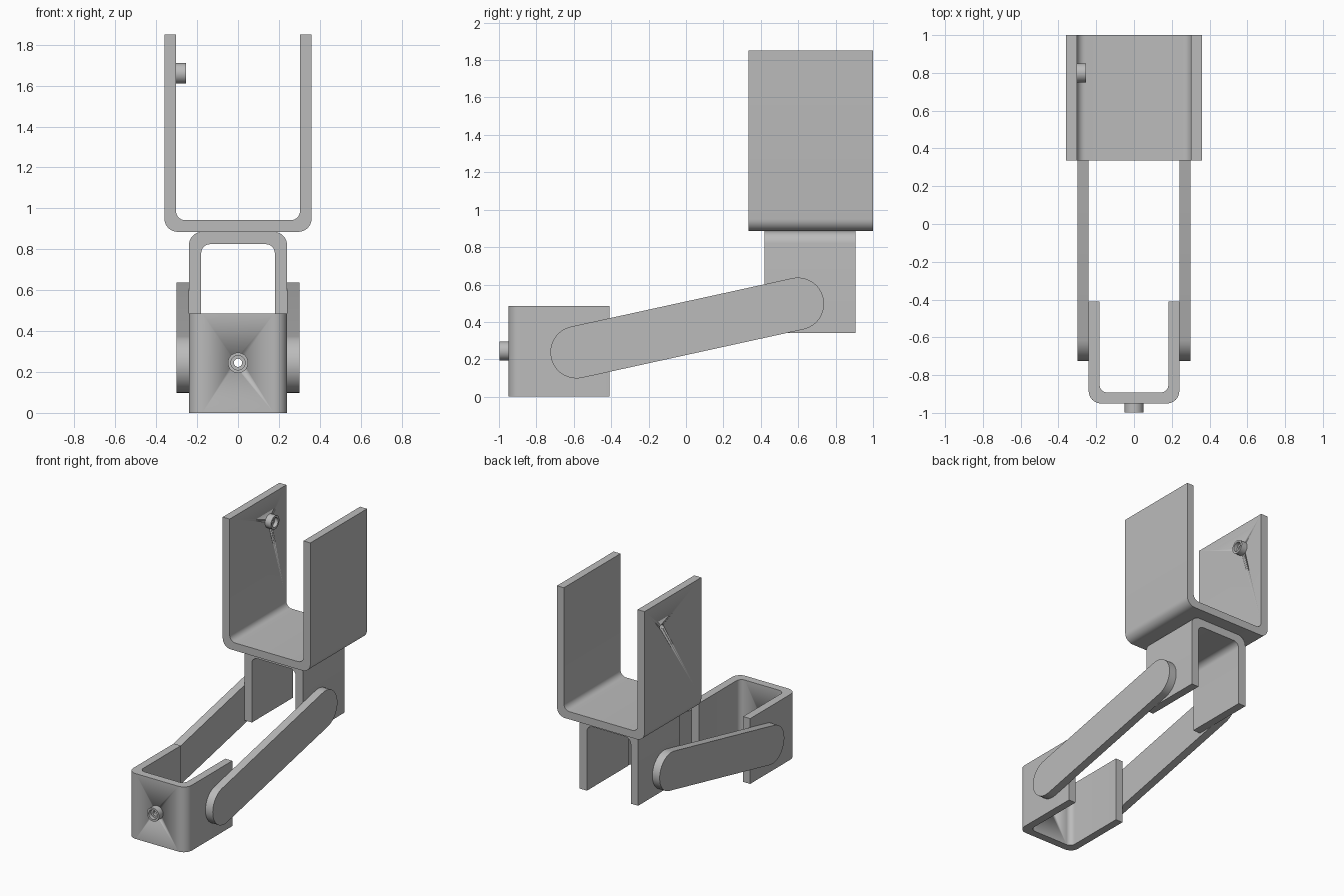
import bpy, bmesh
from math import cos, sin, pi, atan2, radians
from mathutils import Matrix, Vector

cube = bpy.data.objects.get("Cube")
if cube:
    bpy.data.objects.remove(cube, do_unlink=True)

steel = bpy.data.materials.new("grey_steel")
steel.use_nodes = True
GREY = (0.5, 0.5, 0.5, 1)
steel.diffuse_color = GREY
steel.node_tree.nodes["Principled BSDF"].inputs["Base Color"].default_value = GREY


def finish(name, bm):
    bmesh.ops.recalc_face_normals(bm, faces=bm.faces)
    mesh = bpy.data.meshes.new(name)
    bm.to_mesh(mesh)
    bm.free()
    mesh.materials.append(steel)
    obj = bpy.data.objects.new(name, mesh)
    bpy.context.collection.objects.link(obj)
    bpy.ops.object.select_all(action='DESELECT')
    obj.select_set(True)
    bpy.context.view_layer.objects.active = obj
    bpy.ops.object.shade_smooth_by_angle(angle=radians(30))
    return obj


def arc(u, v, r, start, end, steps=8):
    return [(u + r * cos(start + (end - start) * i / steps),
             v + r * sin(start + (end - start) * i / steps)) for i in range(steps + 1)]


def extrude(name, outline, place, offset):
    """Fill a 2D outline placed in space and push it along offset."""
    bm = bmesh.new()
    face = bm.faces.new([bm.verts.new(place(u, v)) for u, v in outline])
    grown = bmesh.ops.extrude_face_region(bm, geom=[face])["geom"]
    bmesh.ops.translate(bm, vec=offset, verts=[g for g in grown if isinstance(g, bmesh.types.BMVert)])
    return finish(name, bm)


def channel(half, height, wall, outer, inner):
    """U-shaped outline with rounded bends, base at v = 0, open at the top."""
    side, bend = half - wall, half - wall - inner
    return ([(-half, height)] + arc(outer - half, outer, outer, pi, 1.5 * pi)
            + arc(half - outer, outer, outer, 1.5 * pi, 2 * pi)
            + [(half, height), (side, height)]
            + arc(bend, wall + inner, inner, 2 * pi, 1.5 * pi)
            + arc(-bend, wall + inner, inner, 1.5 * pi, pi)
            + [(-side, height)])


def bushing(name, base, axis, bracket):
    """Counterbored ring on a wall, with its bore cut through that wall."""
    turn = Vector(axis).to_track_quat('Z', 'Y').to_matrix().to_4x4()
    matrix = Matrix.Translation(base) @ turn
    bm = bmesh.new()
    section = [(.02, 0), (.05, 0), (.05, .048), (.035, .048), (.035, .02), (.02, .02)]
    verts = [bm.verts.new((r, 0, h)) for r, h in section]
    edges = [bm.edges.new((verts[i - 1], verts[i])) for i in range(len(verts))]
    bmesh.ops.spin(bm, geom=verts + edges, axis=(0, 0, 1), cent=(0, 0, 0),
                   angle=2 * pi, steps=32, use_merge=True)
    bmesh.ops.remove_doubles(bm, verts=bm.verts, dist=0.0001)
    bm.transform(matrix)
    finish(name, bm)

    bm = bmesh.new()
    bmesh.ops.create_cone(bm, cap_ends=True, segments=32, radius1=.02, radius2=.02,
                          depth=.2, matrix=matrix)
    cutter = finish("bore_cutter", bm)
    cutter.hide_render = True
    cut = bracket.modifiers.new("bore", 'BOOLEAN')
    cut.operation, cut.solver, cut.object = 'DIFFERENCE', 'EXACT', cutter
    bpy.context.view_layer.objects.active = bracket
    bpy.ops.object.modifier_apply(modifier=cut.name)
    bpy.data.objects.remove(cutter, do_unlink=True)


# Brackets
upper = extrude("upper_bracket", channel(.36, .965, .057, .065, .045),
                lambda u, v: (u, .335, .885 + v), (0, .665, 0))
extrude("middle_bracket", channel(.24, .545, .06, .065, .045),
        lambda u, v: (u, .42, .885 - v), (0, .485, 0))
front = extrude("front_bracket", channel(.24, .54, .058, .065, .04),
                lambda u, v: (u, -.95 + v, 0), (0, 0, .485))

# Links with rounded ends joining the front and middle brackets
low, high, radius = (-.585, .238), (.598, .497), .14
tilt = atan2(high[1] - low[1], high[0] - low[0])
bar = (arc(*high, radius, tilt - pi / 2, tilt + pi / 2, 24)
       + arc(*low, radius, tilt + pi / 2, tilt + 1.5 * pi, 24))
for name, x in (("left_link", .24), ("right_link", -.30)):
    extrude(name, bar, lambda u, v: (x, u, v), (.06, 0, 0))

# Bushings
bushing("front_bushing", (0, -.95, .245), (0, -1, 0), front)
bushing("upper_bushing", (-.303, .80, 1.66), (1, 0, 0), upper)
